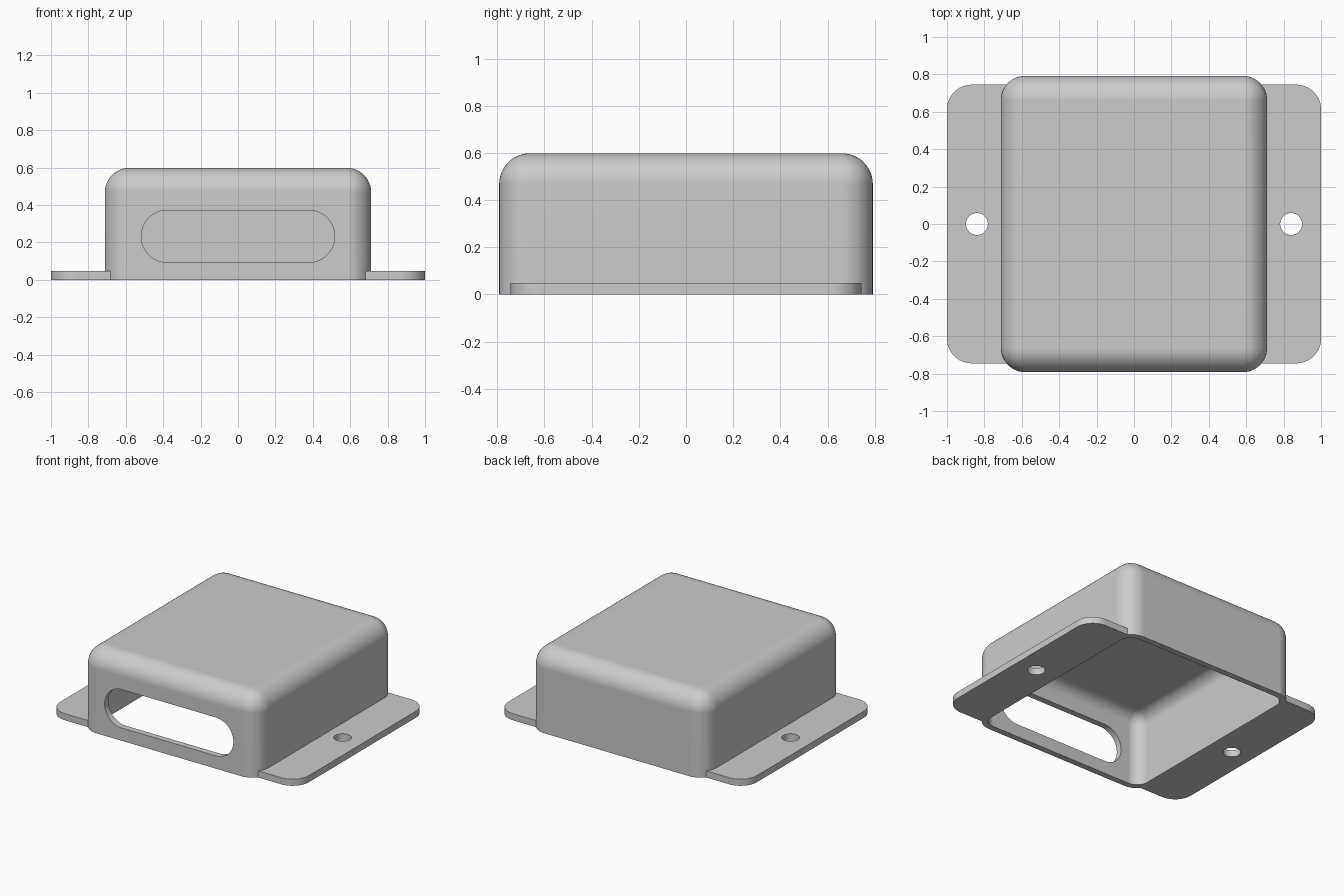
import bpy
import bmesh
from math import radians

cube = bpy.data.objects.get("Cube")
if cube:
    bpy.data.objects.remove(cube, do_unlink=True)

grey = bpy.data.materials.new("plain grey")
grey.use_nodes = True
grey.diffuse_color = (0.6, 0.6, 0.6, 1)
grey.node_tree.nodes["Principled BSDF"].inputs["Base Color"].default_value = (0.6, 0.6, 0.6, 1)


def rounded_block(name, low, high, radius, pick, segments=12):
    """Block between two corners, with the edges chosen by pick(a, b) rounded."""
    bm = bmesh.new()
    bmesh.ops.create_cube(bm, size=1)
    for v in bm.verts:
        for i in range(3):
            v.co[i] = high[i] if v.co[i] > 0 else low[i]
    edges = [e for e in bm.edges if pick(e.verts[0].co, e.verts[1].co)]
    bmesh.ops.bevel(bm, geom=edges, offset=radius, offset_type='OFFSET',
                    segments=segments, profile=0.5, affect='EDGES')
    bmesh.ops.recalc_face_normals(bm, faces=bm.faces)
    mesh = bpy.data.meshes.new(name)
    bm.to_mesh(mesh)
    bm.free()
    mesh.materials.append(grey)
    obj = bpy.data.objects.new(name, mesh)
    bpy.context.collection.objects.link(obj)
    return obj


def along(axis):
    return lambda a, b: abs(a[axis] - b[axis]) > 0.01


def not_bottom(a, b):
    return max(a.z, b.z) > 0.1


def activate(obj):
    bpy.ops.object.select_all(action='DESELECT')
    obj.select_set(True)
    bpy.context.view_layer.objects.active = obj


def combine(target, tool, operation):
    """Apply a boolean and remove the helper."""
    activate(target)
    mod = target.modifiers.new(tool.name, 'BOOLEAN')
    mod.object, mod.operation, mod.solver = tool, operation, 'EXACT'
    bpy.ops.object.modifier_apply(modifier=mod.name)
    bpy.data.objects.remove(tool, do_unlink=True)


W, D, H, R = 0.712, 0.792, 0.598, 0.13
WALL, ROOF = 0.044, 0.072

# Outer shell with rounded sides and top, joined to the mounting flange
cover = rounded_block("box_cover", (-W, -D, 0), (W, D, H), R, not_bottom)
flange = rounded_block("mounting_flange", (-1, -0.745, 0), (1, 0.745, 0.048), 0.132, along(2))
combine(cover, flange, 'UNION')

# Hollow interior, open underneath, with a thicker roof than walls
w, d = W - WALL, D - WALL
cavity = rounded_block("cavity_cutter", (-w, -d, -0.2), (w, d, H - ROOF), R - WALL, not_bottom)
combine(cover, cavity, 'DIFFERENCE')

# Long round-ended opening in the front wall
slot = rounded_block("slot_cutter", (-0.517, -1, 0.093), (0.517, -0.6, 0.372), 0.1393, along(1), 24)
combine(cover, slot, 'DIFFERENCE')

# Screw hole in each flange ear
for side in (-1, 1):
    bpy.ops.mesh.primitive_cylinder_add(vertices=48, radius=0.0585, depth=0.4,
                                        location=(side * 0.84, 0, 0))
    hole = bpy.context.object
    hole.name = "screw_hole_cutter"
    hole.data.materials.append(grey)
    combine(cover, hole, 'DIFFERENCE')

# Smooth roundings, flat walls
activate(cover)
bpy.ops.object.shade_smooth_by_angle(angle=radians(30))
normals = cover.modifiers.new("flat_walls", 'WEIGHTED_NORMAL')
normals.keep_sharp = True
